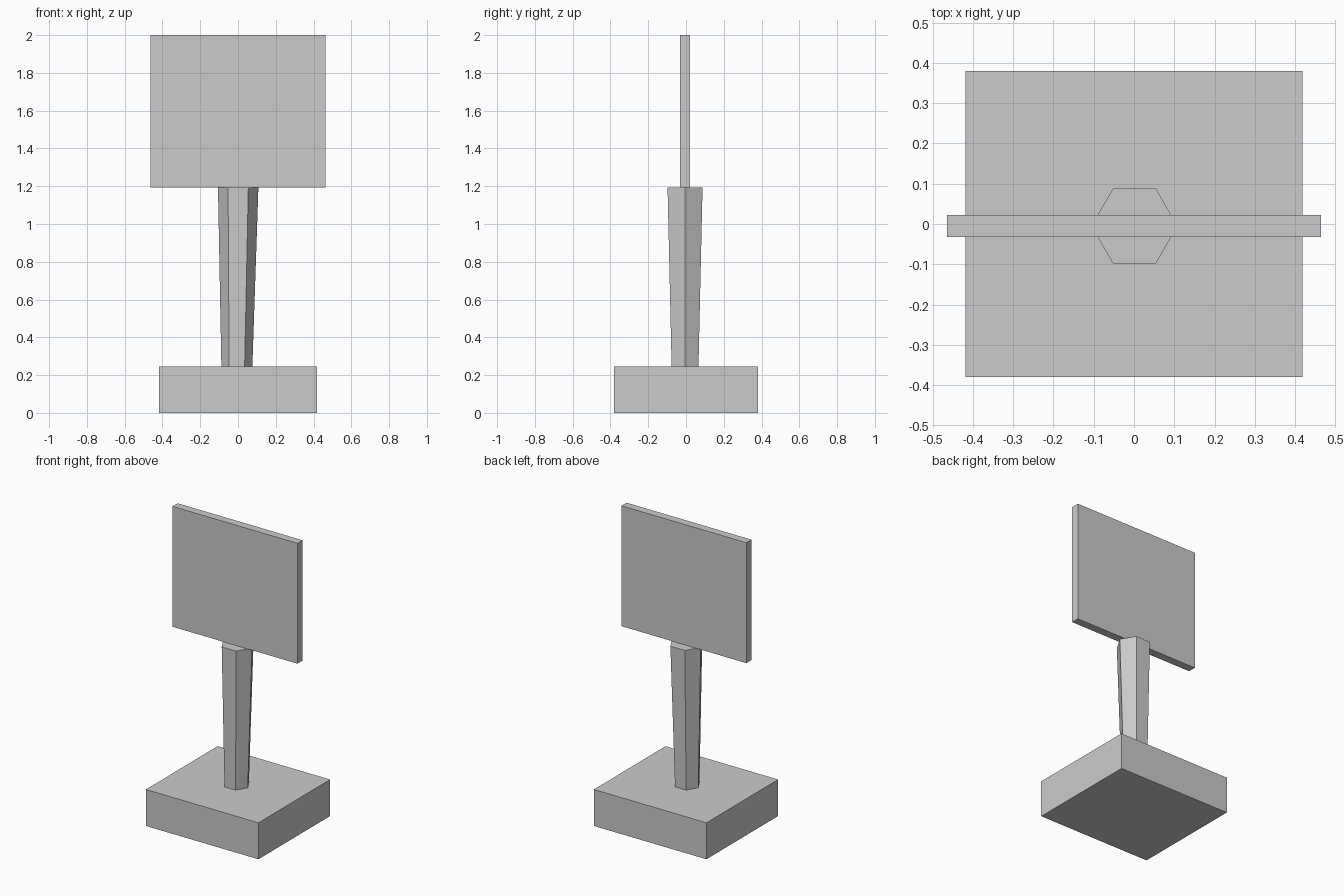
import bpy, bmesh
from mathutils import Vector

if "Cube" in bpy.data.objects:
    bpy.data.objects.remove(bpy.data.objects["Cube"])


def box(name, lo, hi):
    """Axis-aligned box between two corners."""
    lo, hi = Vector(lo), Vector(hi)
    bpy.ops.mesh.primitive_cube_add(size=1, location=(lo + hi) / 2)
    ob = bpy.context.object
    ob.name = name
    ob.scale = hi - lo
    bpy.ops.object.transform_apply(location=False, rotation=False, scale=True)
    return ob


def tapered_post(name, z0, z1, r0, r1, base_shift, centre, sides=6):
    """Faceted post, wider at the top; its foot is shifted slightly sideways."""
    bm = bmesh.new()
    bmesh.ops.create_cone(bm, cap_ends=True, segments=sides,
                          radius1=r0, radius2=r1, depth=z1 - z0)
    # put two corners on the x axis, so flats face front and back
    for v in bm.verts:
        v.co.x, v.co.y = v.co.y, -v.co.x
        if v.co.z < 0:
            v.co.x += base_shift
    mesh = bpy.data.meshes.new(name)
    bm.to_mesh(mesh)
    bm.free()
    ob = bpy.data.objects.new(name, mesh)
    ob.location = (*centre, (z0 + z1) / 2)
    bpy.context.collection.objects.link(ob)
    return ob


# Foot block
box("base", (-0.418, -0.38, 0), (0.418, 0.38, 0.245))

# Hexagonal post flaring upward
tapered_post("post", 0.245, 1.192, 0.082, 0.107, -0.007, (0.001, -0.005))

# Flat sign board
box("sign_board", (-0.464, -0.032, 1.192), (0.464, 0.022, 2.0))
